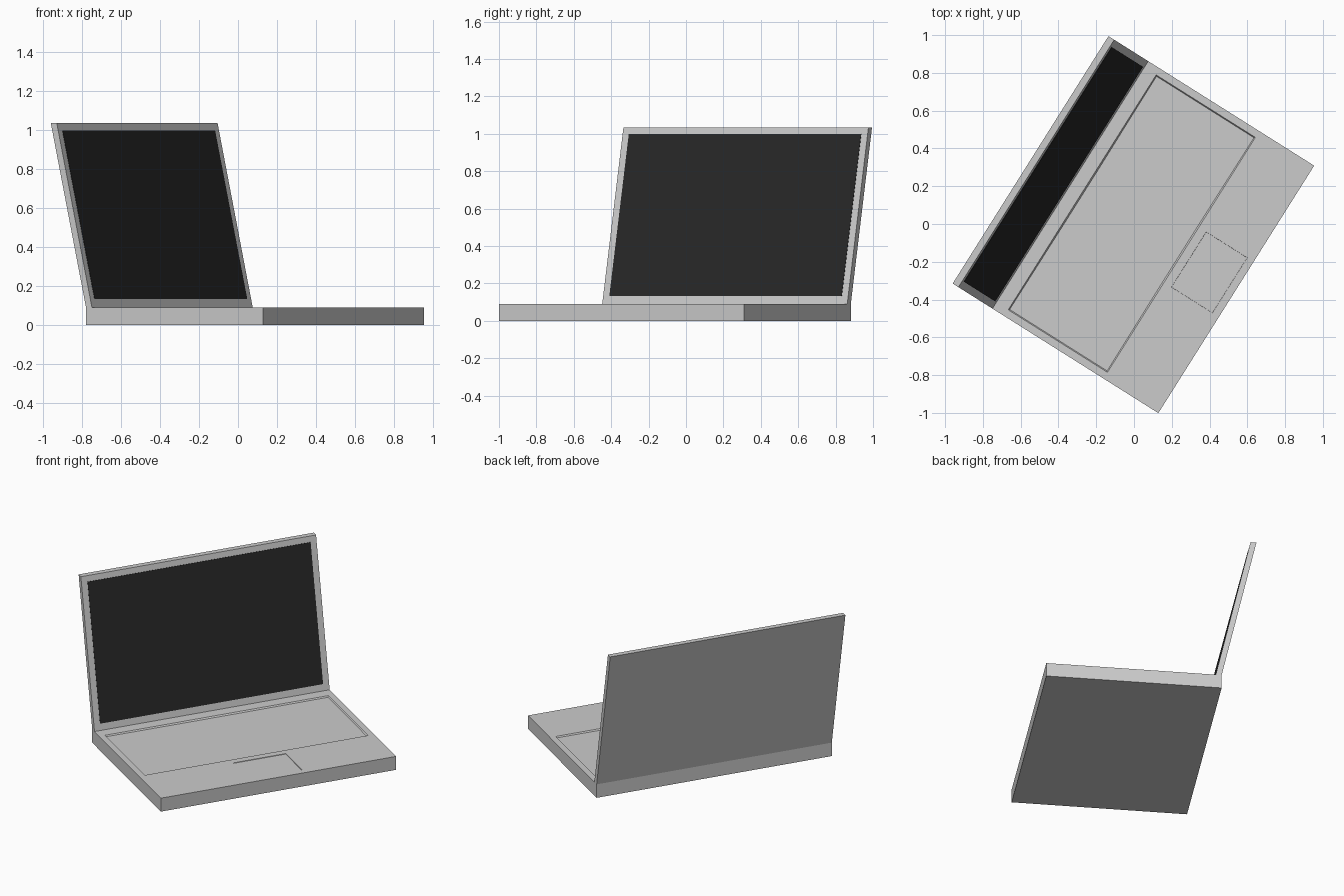
import bpy, bmesh, math
from mathutils import Matrix, Vector

if "Cube" in bpy.data.objects:
    bpy.data.objects.remove(bpy.data.objects["Cube"])

# Whole laptop is modelled square to its own axes, then turned into place
PLACE = Matrix.Translation((0.087, -0.06, 0)) @ Matrix.Rotation(math.radians(57.8), 4, 'Z')
HW, HD, H = 0.774, 0.537, 0.09          # half width, half depth, base height
TOP_Z, LEAN, THICK = 1.035, 0.213, 0.036  # lid top, backward lean, thickness


def finish(name, bm, color=None):
    bmesh.ops.recalc_face_normals(bm, faces=bm.faces)
    mesh = bpy.data.meshes.new(name)
    bm.to_mesh(mesh)
    bm.free()
    obj = bpy.data.objects.new(name, mesh)
    bpy.context.collection.objects.link(obj)
    obj.matrix_world = PLACE
    if color:
        mat = bpy.data.materials.new(name)
        mat.diffuse_color = color
        mat.use_nodes = True
        mat.node_tree.nodes["Principled BSDF"].inputs["Base Color"].default_value = mat.diffuse_color
        mesh.materials.append(mat)
    return obj


def recess(bm, hx, y0, y1, slope, depth):
    """Sink a rectangular panel into the top of the base."""
    for co, no in (((-hx, 0, 0), (1, 0, 0)), ((hx, 0, 0), (1, 0, 0)),
                   ((0, y0, 0), (0, 1, 0)), ((0, y1, 0), (0, 1, 0))):
        geom = bm.verts[:] + bm.edges[:] + bm.faces[:]
        bmesh.ops.bisect_plane(bm, geom=geom, plane_co=co, plane_no=no)
    bm.normal_update()
    panel = []
    for f in bm.faces:
        c = f.calc_center_median()
        if f.normal.z > 0.9 and c.z > H - 1e-4 and abs(c.x) < hx and y0 < c.y < y1:
            panel.append(f)
    bmesh.ops.inset_region(bm, faces=panel, thickness=slope, depth=-depth)


def slab(x, profile):
    """Extrude a (y, z) profile across the width from -x to x."""
    bm = bmesh.new()
    face = bm.faces.new([bm.verts.new((-x, y, z)) for y, z in profile])
    ext = bmesh.ops.extrude_face_region(bm, geom=[face])
    verts = [v for v in ext["geom"] if isinstance(v, bmesh.types.BMVert)]
    bmesh.ops.translate(bm, verts=verts, vec=Vector((2 * x, 0, 0)))
    return bm


def lid_y(z):
    """Front surface of the leaning lid at height z."""
    return HD - THICK + LEAN * (z - H) / (TOP_Z - H)


# Base with sunken keyboard area and touchpad
bm = bmesh.new()
bmesh.ops.create_cube(bm, size=1)
bmesh.ops.scale(bm, verts=bm.verts, vec=(2 * HW, 2 * HD, H))
bmesh.ops.translate(bm, verts=bm.verts, vec=(0, 0, H / 2))
recess(bm, 0.173, -0.497, -0.24, 0.001, 0.003)
recess(bm, 0.735, -0.194, 0.427, 0.008, 0.008)
finish("base", bm)

# Lid leaning back from the rear edge
f0, f1 = lid_y(H), lid_y(TOP_Z)
finish("lid", slab(HW, [(f0, H), (f0 + THICK, H), (f1 + THICK, TOP_Z), (f1, TOP_Z)]))

# Dark screen, nearly flush with the lid front
s0, s1, proud, sunk = 0.132, 0.998, 0.002, 0.01
finish("screen", slab(HW - 0.04, [(lid_y(s0) - proud, s0), (lid_y(s0) + sunk, s0),
                                  (lid_y(s1) + sunk, s1), (lid_y(s1) - proud, s1)]),
       (0.02, 0.02, 0.02, 1))
